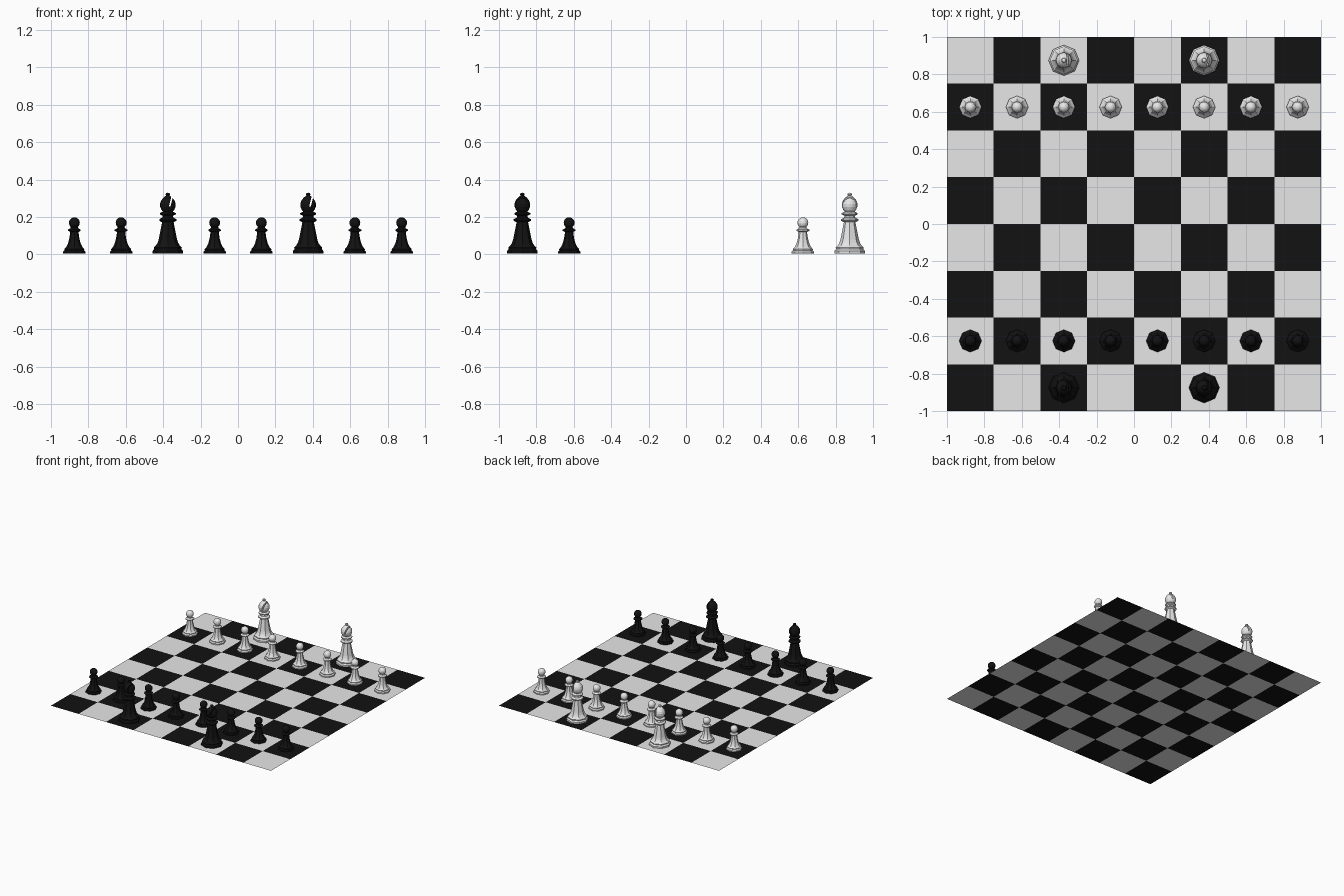
import bpy, bmesh, math
from mathutils import Matrix

if "Cube" in bpy.data.objects:
    bpy.data.objects.remove(bpy.data.objects["Cube"])


def material(name, v):
    m = bpy.data.materials.new(name)
    m.diffuse_color = (v, v, v, 1)
    m.use_nodes = True
    m.node_tree.nodes["Principled BSDF"].inputs["Base Color"].default_value = m.diffuse_color
    return m


LIGHT = material("light_grey", 0.8)
DARK = material("near_black", 0.006)


def lathe(bm, profile, sides):
    # revolve (radius, height) points about z, vertices on the axes
    rings = []
    for r, z in profile:
        if r == 0:
            rings.append([bm.verts.new((0, 0, z))] * sides)
        else:
            rings.append([bm.verts.new((r * math.cos(2 * math.pi * k / sides),
                                        r * math.sin(2 * math.pi * k / sides), z))
                          for k in range(sides)])
    for a, b in zip(rings, rings[1:]):
        for k in range(sides):
            n = (k + 1) % sides
            quad = list(dict.fromkeys((a[k], a[n], b[n], b[k])))
            if len(quad) > 2:
                bm.faces.new(quad)


def mesh_from(name, bm):
    bmesh.ops.recalc_face_normals(bm, faces=bm.faces[:])
    me = bpy.data.meshes.new(name)
    bm.to_mesh(me)
    bm.free()
    return me


def add(name, me, loc=(0, 0, 0)):
    ob = bpy.data.objects.new(name, me)
    ob.location = loc
    bpy.context.collection.objects.link(ob)
    return ob


# chequered board: one flat sheet, the near left corner is dark
bm = bmesh.new()
bmesh.ops.create_grid(bm, x_segments=8, y_segments=8, size=1)
for f in bm.faces:
    c = f.calc_center_median()
    f.material_index = (math.floor((c.x + 1) * 4) + math.floor((c.y + 1) * 4) + 1) % 2
board = mesh_from("board", bm)
board.materials.append(LIGHT)
board.materials.append(DARK)
add("board", board)

# pawn: stepped octagonal foot, waisted body, collar and round head
PAWN_BODY = [(0, .005), (.060, .005), (.060, .014), (.052, .022), (.054, .028),
             (.046, .036), (.040, .046), (.033, .062), (.027, .085), (.023, .112),
             (.022, .120), (.034, .126), (.034, .132), (.021, .140), (.018, .150), (0, .150)]
# bishop: broad foot, tapered body, two collars
BISHOP_BODY = [(0, .005), (.082, .005), (.082, .018), (.073, .028), (.075, .036),
               (.064, .048), (.055, .062), (.049, .080), (.043, .110), (.036, .145),
               (.031, .172), (.046, .180), (.046, .188), (.030, .196), (.027, .206),
               (.043, .214), (.043, .221), (.025, .229), (0, .229)]
# bishop's pointed head with a bead on top
BISHOP_HEAD = [(0, .224), (.024, .226), (.034, .238), (.041, .254), (.042, .270),
               (.037, .286), (.027, .300), (.016, .310), (.009, .314), (.013, .320),
               (.010, .327), (0, .330)]


def pawn(mat):
    bm = bmesh.new()
    lathe(bm, PAWN_BODY, 8)
    bmesh.ops.create_uvsphere(bm, u_segments=16, v_segments=10, radius=.029,
                              matrix=Matrix.Translation((0, 0, .169)))
    me = mesh_from("pawn", bm)
    me.materials.append(mat)
    return me


def bishop_head(mat):
    # slanted slot running front to back, cut with a boolean
    bm = bmesh.new()
    lathe(bm, BISHOP_HEAD, 16)
    head = add("head_blank", mesh_from("head", bm))
    bm = bmesh.new()
    bmesh.ops.create_cube(bm, size=1, matrix=Matrix.Translation((.017, 0, .285))
                          @ Matrix.Rotation(math.radians(14), 4, 'Y')
                          @ Matrix.Diagonal((.009, .2, .060, 1)))
    cutter = add("slot_cutter", mesh_from("slot", bm))
    cutter.hide_render = True
    mod = head.modifiers.new("slot", 'BOOLEAN')
    mod.operation, mod.object, mod.solver = 'DIFFERENCE', cutter, 'EXACT'
    bpy.context.view_layer.update()
    me = bpy.data.meshes.new_from_object(
        head.evaluated_get(bpy.context.evaluated_depsgraph_get()))
    for ob in (head, cutter):
        bpy.data.objects.remove(ob)
    me.materials.clear()
    me.materials.append(mat)
    return me


def bishop_body(mat):
    bm = bmesh.new()
    lathe(bm, BISHOP_BODY, 8)
    me = mesh_from("bishop_body", bm)
    me.materials.append(mat)
    return me


# two armies: dark in front, light behind, all facing the same way
for side, mat, s in (("dark", DARK, -1), ("light", LIGHT, 1)):
    pawn_mesh, body, head = pawn(mat), bishop_body(mat), bishop_head(mat)
    for i in range(8):
        add(f"{side}_pawn_{i + 1}", pawn_mesh, (-.875 + .25 * i, .625 * s, 0))
    for label, x in (("left", -.375), ("right", .375)):
        add(f"{side}_bishop_body_{label}", body, (x, .875 * s, 0))
        add(f"{side}_bishop_head_{label}", head, (x, .875 * s, 0))
